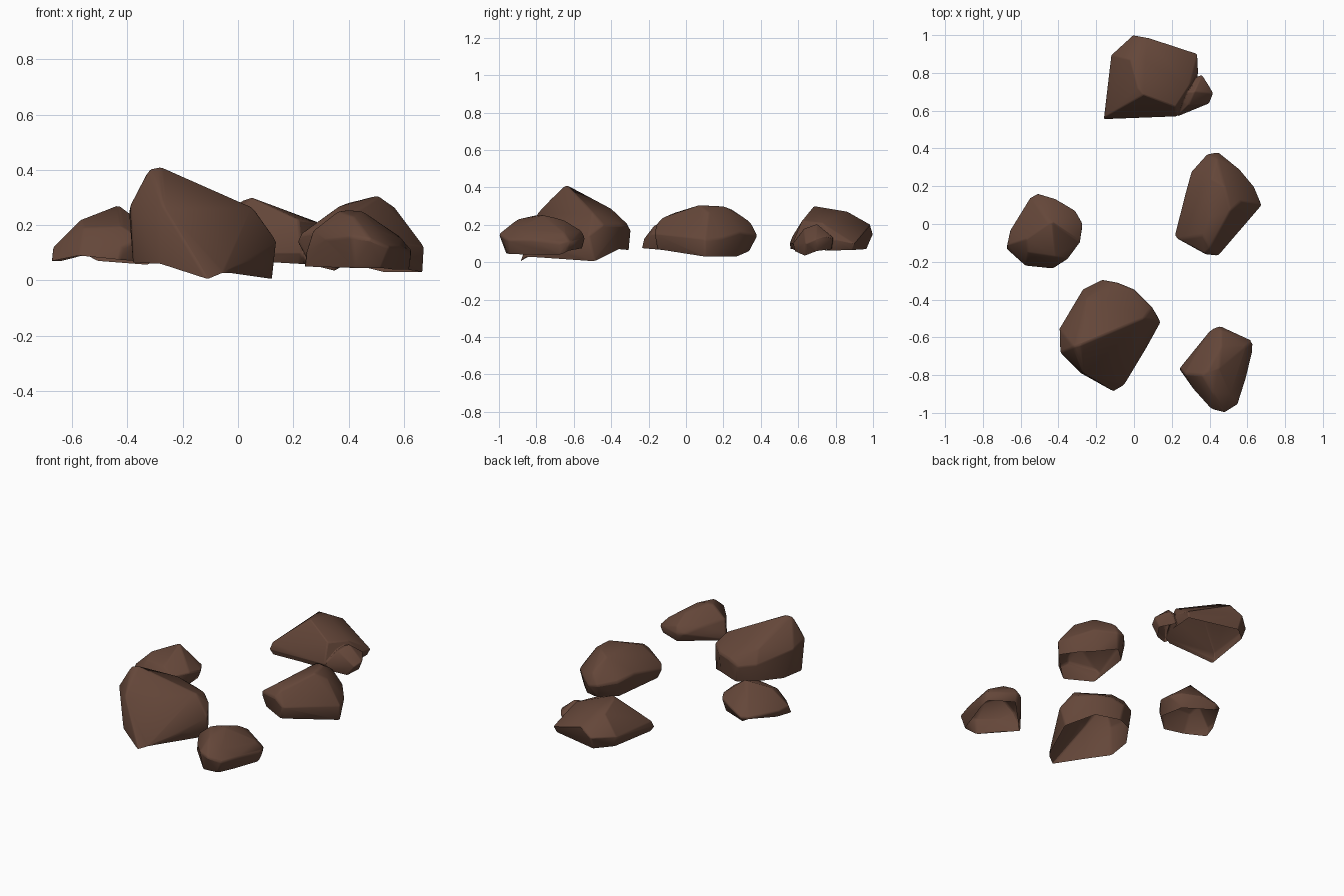
import bpy, bmesh

brown = bpy.data.materials.new("dark brown stone")
brown.diffuse_color = (0.128, 0.062, 0.041, 1)


def hull_object(name, pts):
    """Convex boulder from its corner points."""
    bm = bmesh.new()
    for p in pts:
        bm.verts.new(p)
    res = bmesh.ops.convex_hull(bm, input=bm.verts)
    loose = {g for g in res["geom_interior"] + res["geom_unused"] if isinstance(g, bmesh.types.BMVert)}
    bmesh.ops.delete(bm, geom=list(loose), context='VERTS')
    bmesh.ops.recalc_face_normals(bm, faces=bm.faces)
    me = bpy.data.meshes.new(name)
    bm.to_mesh(me)
    bm.free()
    me.materials.append(brown)
    ob = bpy.data.objects.new(name, me)
    bpy.context.collection.objects.link(ob)
    return ob


def finish(ob, width=0.01):
    """Open the underside (the stones are hollow shells), soften edges, smooth-shade."""
    bm = bmesh.new()
    bm.from_mesh(ob.data)
    bm.normal_update()
    under = [f for f in bm.faces if f.normal.z < -0.7]
    bmesh.ops.delete(bm, geom=under, context='FACES')
    bm.to_mesh(ob.data)
    bm.free()
    b = ob.modifiers.new("worn edges", 'BEVEL')
    b.width, b.segments, b.limit_method = width, 2, 'ANGLE'
    b.angle_limit = 0.45
    bpy.ops.object.select_all(action='DESELECT')
    ob.select_set(True)
    bpy.context.view_layer.objects.active = ob
    bpy.ops.object.shade_smooth_by_angle(angle=0.75)


# large peaked boulder, front left
finish(hull_object("large_boulder", [
    (-.32, -.65, .405), (-.28, -.64, .413), (-.39, -.68, .27), (-.395, -.555, .25),
    (-.27, -.79, .27), (-.22, -.81, .16), (-.28, -.79, .06), (-.38, -.66, .065),
    (-.11, -.885, .005), (-.05, -.85, .03), (.04, -.70, .06), (.14, -.52, .14),
    (.125, -.49, .005), (.05, -.50, .267), (.095, -.44, .2), (0, -.345, .2),
    (-.085, -.31, .2), (-.17, -.295, .17), (-.27, -.345, .19), (-.33, -.46, .2),
    (-.16, -.40, .285), (-.25, -.39, .27), (-.2, -.525, .335),
    (-.36, -.5, .07), (-.26, -.36, .075), (-.15, -.305, .065), (0, -.36, .07),
]))

# back boulder with a smaller lump fused to its right side
back = hull_object("back_boulder", [
    (.05, .685, .30), (.02, .72, .29), (-.02, .87, .265), (.06, .86, .27), (.16, .66, .25),
    (.22, .62, .22), (.29, .73, .21), (-.16, .555, .10), (-.15, .57, .14),
    (-.12, .895, .15), (-.005, 1.0, .15), (.075, .985, .2), (.335, .90, .10),
    (.34, .80, .12), (.23, .57, .10), (.05, .57, .07), (-.14, .56, .07),
    (-.1, .88, .08), (0, .965, .07), (.32, .89, .065), (.31, .66, .06), (.22, .59, .06),
])
lump = hull_object("back_boulder_lump", [
    (.42, .69, .12), (.40, .64, .10), (.36, .79, .13), (.32, .70, .205), (.385, .75, .14),
    (.29, .63, .18), (.23, .57, .10), (.25, .58, .06), (.35, .635, .035),
    (.39, .70, .06), (.33, .78, .07), (.2, .7, .15), (.2, .7, .07),
])
join = back.modifiers.new("fuse lump", 'BOOLEAN')
join.operation, join.object, join.solver = 'UNION', lump, 'EXACT'
bpy.context.view_layer.objects.active = back
back.select_set(True)
bpy.ops.object.modifier_apply(modifier=join.name)
bpy.data.objects.remove(lump)
finish(back, 0.006)

# long rounded boulder, right
finish(hull_object("right_boulder", [
    (.51, .07, .305), (.48, .2, .30), (.40, .03, .28), (.41, .24, .285), (.565, .12, .267),
    (.36, -.06, .265), (.40, -.13, .235), (.215, -.06, .14), (.23, -.08, .17), (.27, .15, .18),
    (.305, .28, .16), (.385, .37, .15), (.445, .382, .14), (.44, .345, .215), (.56, .29, .16),
    (.635, .2, .13), (.675, .10, .12), (.535, -.04, .15), (.445, -.168, .15), (.375, -.16, .2),
    (.25, -.07, .075), (.42, -.155, .07), (.53, -.02, .05), (.67, .10, .03), (.60, .2, .03),
    (.53, .27, .03), (.41, .34, .06), (.31, .25, .06),
]))

# low pyramid boulder, left
finish(hull_object("left_boulder", [
    (-.43, .01, .272), (-.46, 0, .262), (-.57, -.08, .22), (-.42, -.17, .195),
    (-.56, -.15, .19), (-.675, -.13, .07), (-.67, -.11, .12), (-.655, -.03, .11), (-.55, .14, .1),
    (-.51, .162, .1), (-.42, .135, .13), (-.31, .07, .14), (-.27, 0, .14), (-.285, -.095, .16),
    (-.35, -.185, .15), (-.42, -.225, .12), (-.575, -.22, .09), (-.43, -.235, .075),
    (-.545, -.17, .055), (-.64, -.03, .07), (-.51, .14, .07), (-.32, .05, .07), (-.31, -.12, .065),
], ), 0.008)

# small boulder, front right
finish(hull_object("small_boulder", [
    (.39, -.78, .255), (.45, -.76, .25), (.36, -.80, .25), (.46, -.65, .225), (.42, -.9, .23),
    (.51, -.9, .18), (.245, -.77, .10), (.27, -.79, .18), (.34, -.665, .16), (.41, -.555, .13),
    (.455, -.54, .13), (.46, -.56, .17), (.628, -.62, .11), (.625, -.68, .10), (.59, -.65, .155),
    (.585, -.845, .12), (.55, -.955, .12), (.48, -1.0, .15), (.41, -.98, .16), (.32, -.88, .15),
    (.24, -.765, .06), (.33, -.86, .05), (.42, -.96, .045), (.52, -.95, .045), (.56, -.84, .04),
    (.62, -.67, .04), (.61, -.63, .06), (.45, -.55, .09), (.34, -.67, .07),
]))
